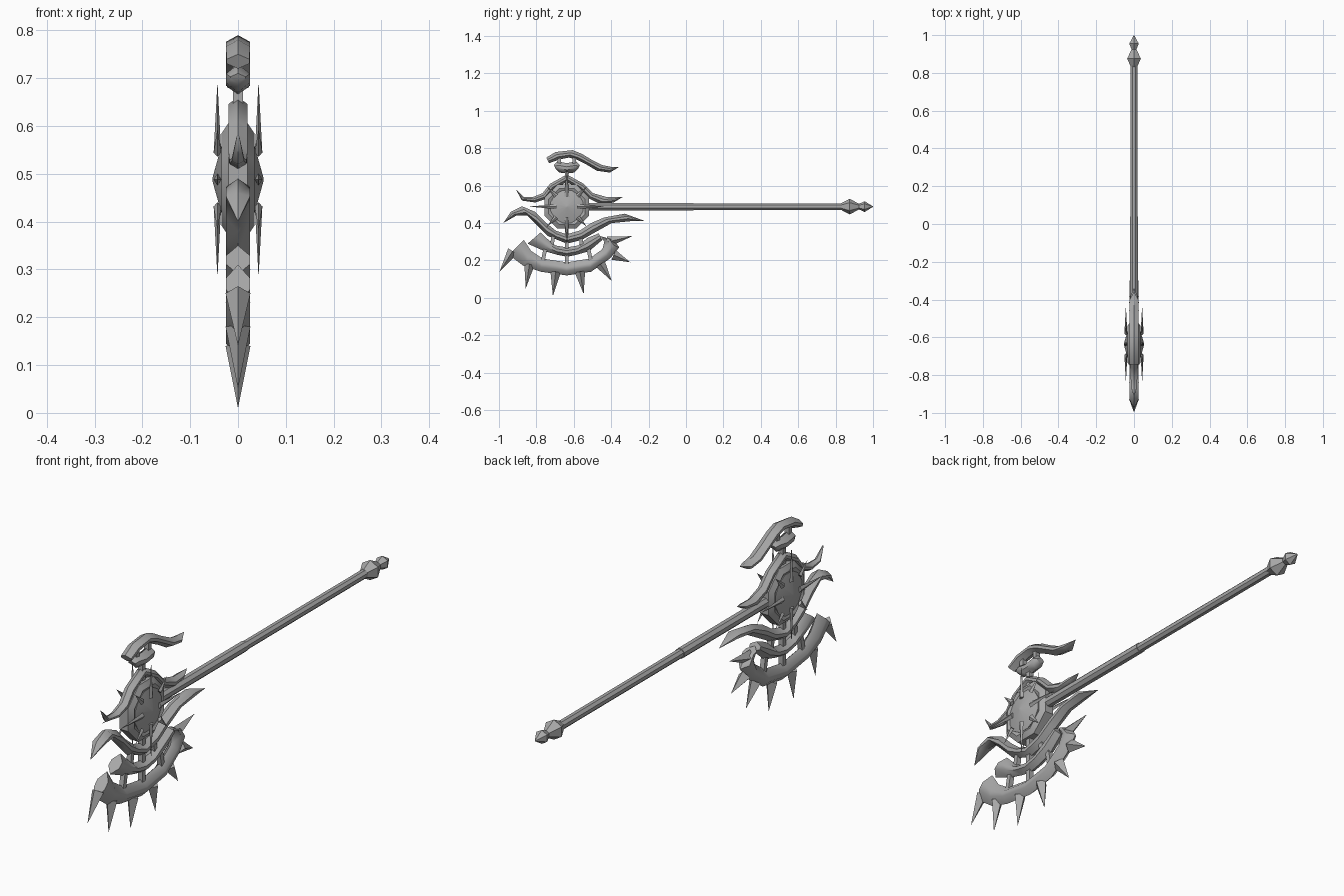
import bpy, bmesh, math
from mathutils import Vector

if "Cube" in bpy.data.objects:
    bpy.data.objects.remove(bpy.data.objects["Cube"])

steel = bpy.data.materials.new("grey steel")
steel.use_nodes = True
GREY = (0.4, 0.4, 0.4, 1)
steel.diffuse_color = GREY
steel.node_tree.nodes["Principled BSDF"].inputs["Base Color"].default_value = GREY

HUB_Y, HUB_Z = -0.637, 0.488


def finish(name, bm, angle=35):
    """Clean the mesh, turn it into an object and shade it."""
    bmesh.ops.remove_doubles(bm, verts=bm.verts, dist=0.0005)
    bmesh.ops.recalc_face_normals(bm, faces=bm.faces)
    mesh = bpy.data.meshes.new(name)
    bm.to_mesh(mesh)
    bm.free()
    obj = bpy.data.objects.new(name, mesh)
    bpy.context.collection.objects.link(obj)
    mesh.materials.append(steel)
    bpy.ops.object.select_all(action="DESELECT")
    obj.select_set(True)
    bpy.context.view_layer.objects.active = obj
    bpy.ops.object.shade_smooth_by_angle(angle=math.radians(angle))
    return obj


def skin(bm, loops, closed=False):
    """Bridge equal vertex loops with quads and cap open ends."""
    rows = [[bm.verts.new(p) for p in loop] for loop in loops]
    n = len(rows[0])
    pairs = list(zip(rows, rows[1:])) + ([(rows[-1], rows[0])] if closed else [])
    for a, b in pairs:
        for i in range(n):
            j = (i + 1) % n
            bm.faces.new((a[i], a[j], b[j], b[i]))
    if not closed:
        bm.faces.new(rows[0])
        bm.faces.new(rows[-1])


def blade(name, stations, width=0.025):
    """Curved blade with a ridged section; stations pair both edges in hundredths."""
    bm = bmesh.new()
    loops = []
    for u1, z1, u2, z2 in stations:
        a = Vector((0, HUB_Y + u1 / 100, z1 / 100))
        b = Vector((0, HUB_Y + u2 / 100, z2 / 100))
        w = width * min(1, (b - a).length / 0.035)
        side = Vector((w, 0, 0))
        p, q = a.lerp(b, 0.35), a.lerp(b, 0.65)
        loops.append([a, p + side, q + side, b, q - side, p - side])
    skin(bm, loops)
    return finish(name, bm, 50)


def spike(name, base, tip, half, depth):
    """Four-sided spike from base to tip."""
    base, tip = Vector(base), Vector(tip)
    side = (tip - base).cross(Vector((1, 0, 0))).normalized() * half
    out = Vector((depth, 0, 0))
    bm = bmesh.new()
    ring = [bm.verts.new(base + d) for d in (side, out, -side, -out)]
    point = bm.verts.new(tip)
    bm.faces.new(ring)
    for i in range(4):
        bm.faces.new((ring[i], ring[(i + 1) % 4], point))
    return finish(name, bm, 20)


def lathe(name, profile, axis, sides, closed=False, angle=35):
    """Spin (position, radius) pairs round the y axis or the hub's x axis."""
    bm = bmesh.new()
    loops = []
    for pos, r in profile:
        loop = []
        for i in range(sides):
            t = math.tau * (i + 0.5) / sides
            c, s = r * math.cos(t), r * math.sin(t)
            loop.append((c, pos, HUB_Z + s) if axis == "Y" else (pos, HUB_Y + c, HUB_Z + s))
        loops.append(loop)
    skin(bm, loops, closed)
    return finish(name, bm, angle)


def strut(name, u1, z1, u2, z2, half=0.01):
    """Short square bar joining two blades."""
    a = Vector((0, HUB_Y + u1 / 100, z1 / 100))
    b = Vector((0, HUB_Y + u2 / 100, z2 / 100))
    x = Vector((half, 0, 0))
    s = (b - a).cross(x).normalized() * half
    bm = bmesh.new()
    skin(bm, [[p + s + x, p + s - x, p - s - x, p - s + x] for p in (a, b)])
    return finish(name, bm)


def mirrored(half):
    """Repeat blade stations on the other side of the hub."""
    return half + [(-a, b, -c, d) for a, b, c, d in reversed(half[:-1])]


# Shaft and pommel
lathe("shaft", [(-0.53, 0.022), (0.04, 0.022), (0.04, 0.019), (0.85, 0.019)], "Y", 8)
lathe("pommel", [(0.83, 0.018), (0.875, 0.042), (0.925, 0.015),
                 (0.955, 0.029), (1.0, 0.001)], "Y", 6, angle=20)

# Hub disc and the ring around it
lathe("hub_disc", [(-0.053, 0.005), (-0.03, 0.09), (0.03, 0.09), (0.053, 0.005)], "X", 12)
lathe("hub_ring", [(-0.026, 0.088), (-0.034, 0.105), (-0.02, 0.128),
                   (0.02, 0.128), (0.034, 0.105), (0.026, 0.088)], "X", 8, True)

# Long and short claws on both faces of the hub
for side, label in ((1, "left"), (-1, "right")):
    for i in range(8):
        t = math.tau * i / 8
        start, end, kind = (0.055, 0.205, "long") if i % 2 == 0 else (0.08, 0.15, "short")
        ends = [(side * 0.043, HUB_Y + r * math.cos(t), HUB_Z + r * math.sin(t))
                for r in (start, end)]
        spike(f"{kind}_claw_{label}_{i}", *ends, 0.013, 0.008)

# Crest above the hub
blade("top_crest", [(-11, 75, -9.5, 72), (-6, 78, -4, 74), (3, 79, 1, 75), (8, 77, 5, 74),
                    (13, 74, 11, 71), (19, 71, 16, 68), (24, 70, 23, 67), (28, 70, 28, 70)])
blade("crest_cup", mirrored([(-7, 71, -6, 69), (-5, 73, -4, 67), (0, 72, 0, 66.5)]))

# Upper crescent
upper = [(-9, 61, -7, 58), (0, 66, 0, 62)]
blade("upper_crescent",
      [(-27, 58, -27, 57.5), (-23, 54, -24, 52), (-18, 54, -17, 51), (-13, 56, -11, 53)]
      + mirrored(upper)
      + [(14, 56, 12, 53), (21, 54, 18, 50), (26, 54, 25, 51), (30, 54, 30, 54)], 0.02)

# Lower crescent with long swept horns
blade("lower_crescent",
      [(-34, 40, -34, 40), (-30, 46, -27, 44), (-24, 49, -21, 44), (-17, 46, -15, 38),
       (-11, 40, -10, 33), (-6, 36, -5, 31), (0, 34, 0, 29), (7, 36, 8, 31),
       (13, 40, 15, 35), (20, 43, 24, 40), (31, 45, 34, 41), (42, 41, 42, 41)])

# Inner blade and the great lower blade
blade("inner_blade",
      [(-14, 35, -21, 29), (-11, 32, -12, 25), (-6, 28, -5, 23), (0, 27, 0, 22),
       (6, 28, 5, 23), (11, 32, 12, 25), (17, 34.5, 19, 31)])
blade("great_blade",
      [(-23, 31, -31, 23), (-19, 25, -23, 17), (-13, 21, -14, 14), (0, 19, 0, 12),
       (12, 21, 13, 14), (19, 26, 23, 21), (20, 30, 28, 27), (18, 33, 25, 31)])

# Spikes along the great blade
for i, (u, z, tu, tz) in enumerate([(-29, 25, -36, 14), (-20, 18, -22, 5), (-6, 14, -7.5, 1),
                                    (7, 14, 9, 2), (18, 18, 24, 9), (25, 23, 34, 19),
                                    (22, 30, 35, 33)]):
    spike(f"blade_spike_{i}", (0, HUB_Y + u / 100, z / 100),
          (0, HUB_Y + tu / 100, tz / 100), 0.028, 0.026)

# Struts joining the blades
strut("hub_post_top", 0, 60, 0, 68)
strut("hub_post_bottom", 0, 17, 0, 37)
for s, label in ((-1, "front"), (1, "back")):
    strut(f"crest_post_{label}", s * 4, 71, s * 4, 76)
    strut(f"blade_post_{label}", s * 13, 19, s * 11, 29)
    strut(f"crescent_post_{label}", s * 8, 28, s * 7, 35)
